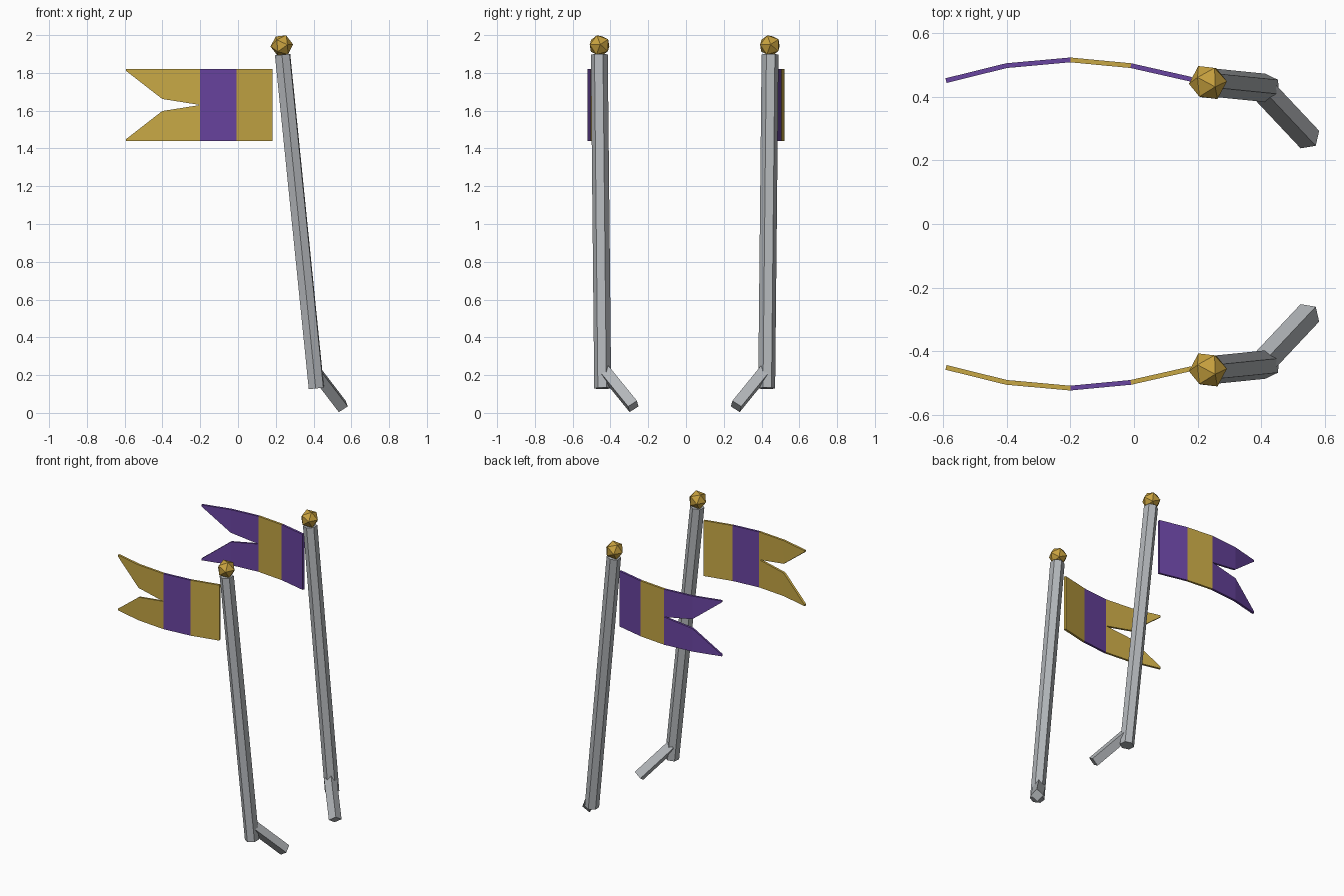
import bpy, bmesh
from mathutils import Vector, Euler, Matrix

cube = bpy.data.objects.get("Cube")
if cube:
    bpy.data.objects.remove(cube)


def material(name, rgb):
    m = bpy.data.materials.new(name)
    m.use_nodes = True
    m.diffuse_color = (*rgb, 1)
    m.node_tree.nodes["Principled BSDF"].inputs["Base Color"].default_value = (*rgb, 1)
    return m


steel = material("steel grey", (0.45, 0.47, 0.49))
gold = material("gold", (0.58, 0.36, 0.05))
cloth_gold = material("cloth gold", (0.57, 0.39, 0.06))
purple = material("purple", (0.14, 0.058, 0.35))


def finish(bm, name, mats):
    bmesh.ops.recalc_face_normals(bm, faces=bm.faces)
    mesh = bpy.data.meshes.new(name)
    bm.to_mesh(mesh)
    bm.free()
    for m in mats:
        mesh.materials.append(m)
    obj = bpy.data.objects.new(name, mesh)
    bpy.context.collection.objects.link(obj)
    return obj


def bar(name, start, end, sides, radius, turn):
    """Straight prism between two points, turned about its own axis."""
    start, end = Vector(start), Vector(end)
    axis = end - start
    bm = bmesh.new()
    bmesh.ops.create_cone(bm, cap_ends=True, segments=sides, radius1=radius,
                          radius2=radius, depth=axis.length)
    side = Vector((0, 0, 1)) if sides == 4 else Vector((1, 0, 0))
    z = axis.normalized()
    x = (side - z * side.dot(z)).normalized()
    frame = Matrix((x, z.cross(x), z)).transposed().to_4x4()
    frame.translation = (start + end) / 2
    bm.transform(frame @ Matrix.Rotation(turn, 4, "Z"))
    return finish(bm, name, [steel])


# Banner stations: x, outward bow, and half-height of the swallowtail notch
STATIONS = [(0.18, 0.454, 0), (-0.01, 0.497, 0), (-0.2, 0.515, 0),
            (-0.4, 0.497, 0.032), (-0.59, 0.45, 0.18)]
MID, HALF, THICK = 1.63, 0.19, 0.015


def banner(name, s, main, stripe):
    bm = bmesh.new()
    for sign in (1, -1):
        rows = [(bm.verts.new((x, s * y, MID + sign * HALF)),
                 bm.verts.new((x, s * y, MID + sign * gap))) for x, y, gap in STATIONS]
        for i, (a, b) in enumerate(zip(rows, rows[1:])):
            face = bm.faces.new((a[0], a[1], b[1], b[0]))
            face.material_index = 1 if i == 1 else 0
    bmesh.ops.remove_doubles(bm, verts=bm.verts, dist=0.0001)
    obj = finish(bm, name, [main, stripe])
    solid = obj.modifiers.new("cloth thickness", "SOLIDIFY")
    solid.thickness = THICK
    solid.offset = 0


# Front and back standards, mirrored across the middle
for label, s, shift in (("front", -1, -0.007), ("back", 1, -0.007)):
    bar(label + "_pole", (0.415, s * 0.434 + shift, 0.13), (0.236, s * 0.452 + shift, 1.897),
        6, 0.045, s * 0.08)
    bar(label + "_foot_brace", (0.408, s * 0.425 + shift, 0.222),
        (0.552, s * 0.272 + shift, 0.034), 4, 0.04, 0)

    # Faceted finial
    bm = bmesh.new()
    bmesh.ops.create_icosphere(bm, subdivisions=1, radius=0.06)
    place = Matrix.Translation((0.232, s * 0.451 + shift, 1.945))
    bm.transform(place @ Euler((0.3, 0.35, 0.2)).to_matrix().to_4x4())
    finish(bm, label + "_finial", [gold])

banner("front_banner", -1, cloth_gold, purple)
banner("back_banner", 1, purple, cloth_gold)
